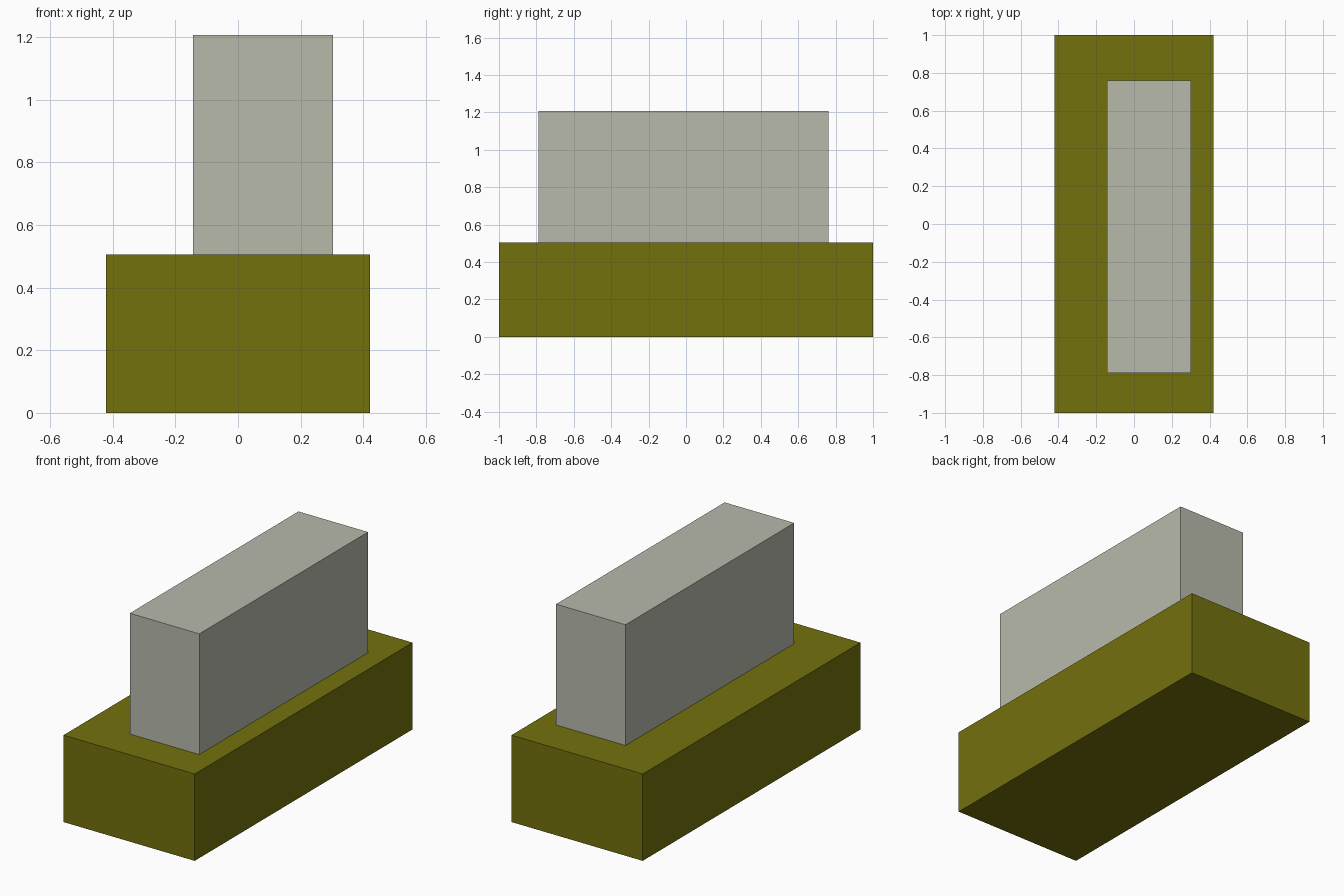
import bpy

if "Cube" in bpy.data.objects:
    bpy.data.objects.remove(bpy.data.objects["Cube"])


def material(name, rgb):
    mat = bpy.data.materials.new(name)
    mat.diffuse_color = (*rgb, 1.0)
    mat.use_nodes = True
    mat.node_tree.nodes["Principled BSDF"].inputs["Base Color"].default_value = mat.diffuse_color
    return mat


def box(name, low, high, mat):
    """Axis-aligned box between two opposite corners."""
    centre = [(a + b) / 2 for a, b in zip(low, high)]
    bpy.ops.mesh.primitive_cube_add(size=1, location=centre)
    obj = bpy.context.object
    obj.name = name
    obj.scale = [b - a for a, b in zip(low, high)]
    bpy.ops.object.transform_apply(location=False, rotation=False, scale=True)
    obj.data.materials.append(mat)
    return obj


olive = material("olive", (0.171, 0.165, 0.004))
pale_grey = material("pale grey", (0.479, 0.491, 0.407))

# Wide lower block
box("base_block", (-0.422, -1.0, 0.0), (0.422, 1.0, 0.505), olive)

# Narrow upper block, set off-centre on the base
box("upper_block", (-0.144, -0.788, 0.505), (0.303, 0.761, 1.207), pale_grey)
